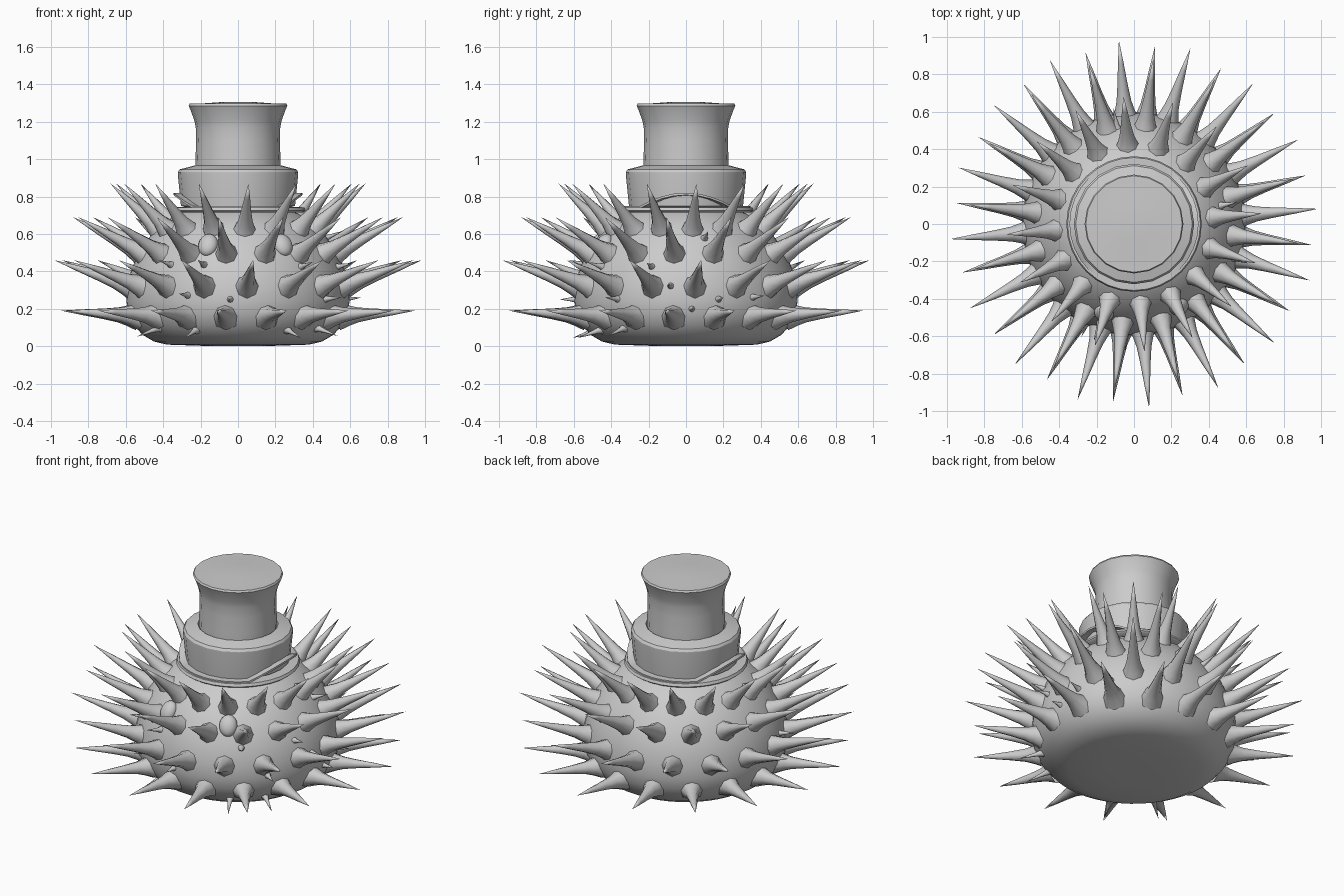
import bpy, bmesh, math
from mathutils import Vector, Matrix

if "Cube" in bpy.data.objects:
    bpy.data.objects.remove(bpy.data.objects["Cube"])


def finish(bm, name, angle=40):
    bmesh.ops.recalc_face_normals(bm, faces=bm.faces)
    me = bpy.data.meshes.new(name)
    bm.to_mesh(me)
    bm.free()
    ob = bpy.data.objects.new(name, me)
    bpy.context.collection.objects.link(ob)
    bpy.ops.object.select_all(action='DESELECT')
    ob.select_set(True)
    bpy.context.view_layer.objects.active = ob
    bpy.ops.object.shade_smooth_by_angle(angle=math.radians(angle))
    return ob


def lathe(name, profile, sides, closed=False, lift=None, angle=40):
    """Revolve (radius, z) points about z; lift(angle) adds height per column."""
    bm = bmesh.new()
    rings = []
    for r, z in profile:
        if r == 0:
            rings.append([bm.verts.new((0, 0, z))] * sides)
            continue
        ring = []
        for i in range(sides):
            a = math.tau * i / sides
            ring.append(bm.verts.new((r * math.cos(a), r * math.sin(a), z + (lift(a) if lift else 0))))
        rings.append(ring)
    pairs = list(zip(rings, rings[1:]))
    if closed:
        pairs.append((rings[-1], rings[0]))
    for lo, hi in pairs:
        for i in range(sides):
            j = (i + 1) % sides
            bm.faces.new(list(dict.fromkeys((lo[i], lo[j], hi[j], hi[i]))))
    return finish(bm, name, angle)


def add_spike(bm, base, tip, r, sides=8):
    """Concave cone with a flared root."""
    base, tip = Vector(base), Vector(tip)
    d = tip - base
    rot = d.to_track_quat('Z', 'Y').to_matrix()
    prev = None
    for t, k in ((0, 1.25), (.13, .9), (.25, .66), (.45, .46), (.72, .25)):
        ring = []
        for i in range(sides):
            a = math.tau * i / sides
            ring.append(bm.verts.new(base + d * t + rot @ Vector((r * k * math.cos(a), r * k * math.sin(a), 0))))
        if prev:
            for i in range(sides):
                j = (i + 1) % sides
                bm.faces.new((prev[i], prev[j], ring[j], ring[i]))
        prev = ring
    point = bm.verts.new(tip)
    for i in range(sides):
        bm.faces.new((prev[i], prev[(i + 1) % sides], point))


def polar(r, a, z):
    return (r * math.cos(a), r * math.sin(a), z)


# Round body with flat underside
BODY = [(0, 0), (.2, .002), (.38, .008), (.45, .025), (.51, .06), (.555, .11), (.585, .17),
        (.597, .24), (.592, .32), (.57, .41), (.53, .5), (.475, .58), (.41, .65),
        (.32, .71), (.2, .75), (0, .77)]
lathe("body", BODY, 48)


def body_radius(z):
    for (r0, z0), (r1, z1) in zip(BODY, BODY[1:]):
        if z0 <= z <= z1:
            return r0 + (r1 - r0) * (z - z0) / (z1 - z0)


# Four staggered rings of sixteen long spikes
RINGS = [("lower_spikes", .545, .16, .955, .19, 15.8),
         ("middle_spikes", .55, .31, .987, .46, 4.7),
         ("upper_spikes", .49, .475, .89, .69, 15.8),
         ("crown_spikes", .40, .60, .685, .87, 4.7)]
for name, r0, z0, r1, z1, offset in RINGS:
    bm = bmesh.new()
    for k in range(16):
        a = math.radians(offset + 22.5 * k)
        add_spike(bm, polar(r0, a, z0), polar(r1, a, z1), .06)
    finish(bm, name, 60)

# Small scattered spikes: (degrees, height, length, upward slope)
SMALL = [(-109, .43, .10, .3), (-94, .25, .08, 0), (-53, .42, .10, .3), (-38, .25, .11, .1),
         (-117, .27, .10, .1), (-130, .43, .10, .3), (-19, .42, .08, .3), (-8, .32, .08, .1),
         (3, .2, .07, 0), (17, .25, .09, .1), (12, .57, .09, .5), (37, .26, .1, .1),
         (100, .5, .1, .5), (140, .3, .09, .1), (195, .35, .09, .2),
         (-115, .09, .13, -.35), (-60, .09, .13, -.35), (-38, .10, .13, -.35), (-142, .10, .14, -.35)]
bm = bmesh.new()
for deg, z, length, slope in SMALL:
    a = math.radians(deg)
    r = body_radius(z)
    add_spike(bm, polar(r - .02, a, z), polar(r + length, a, z + slope * length), .022)
finish(bm, "small_spikes", 60)

# Oval eyes
for name, x in (("left_eye", -.16), ("right_eye", .24)):
    z = .54
    r = body_radius(z)
    a = math.atan2(-math.sqrt(r * r - x * x), x)
    bm = bmesh.new()
    bmesh.ops.create_uvsphere(bm, u_segments=20, v_segments=12, radius=1)
    m = (Matrix.Translation(polar(r, a, z)) @ Matrix.Rotation(a, 4, 'Z')
         @ Matrix.Rotation(math.radians(-30), 4, 'Y') @ Matrix.Diagonal((.04, .053, .065, 1)))
    bmesh.ops.transform(bm, matrix=m, verts=bm.verts)
    finish(bm, name, 180)

# Hat: flat brim, curled brim edge, wide band, flared crown
lathe("hat_brim", [(.27, .715), (.35, .715), (.362, .725), (.355, .742), (.27, .745)], 32, closed=True)
lathe("hat_brim_curl", [(.29, .735), (.345, .738), (.345, .75), (.29, .75)], 32, closed=True,
      lift=lambda a: .07 * max(0, math.cos(2 * a)))
lathe("hat_band", [(.27, .74), (.305, .75), (.322, .92), (.322, .93), (.312, .945), (.235, .965),
                   (.225, .95), (.27, .92)], 20, closed=True, angle=30)
lathe("hat_crown", [(.22, .76), (.228, .95), (.227, 1.0), (.224, 1.1), (.226, 1.17), (.233, 1.205),
                    (.255, 1.265), (.264, 1.285), (.258, 1.296), (.2, 1.297), (.1, 1.304), (0, 1.305)],
      20, angle=30)
